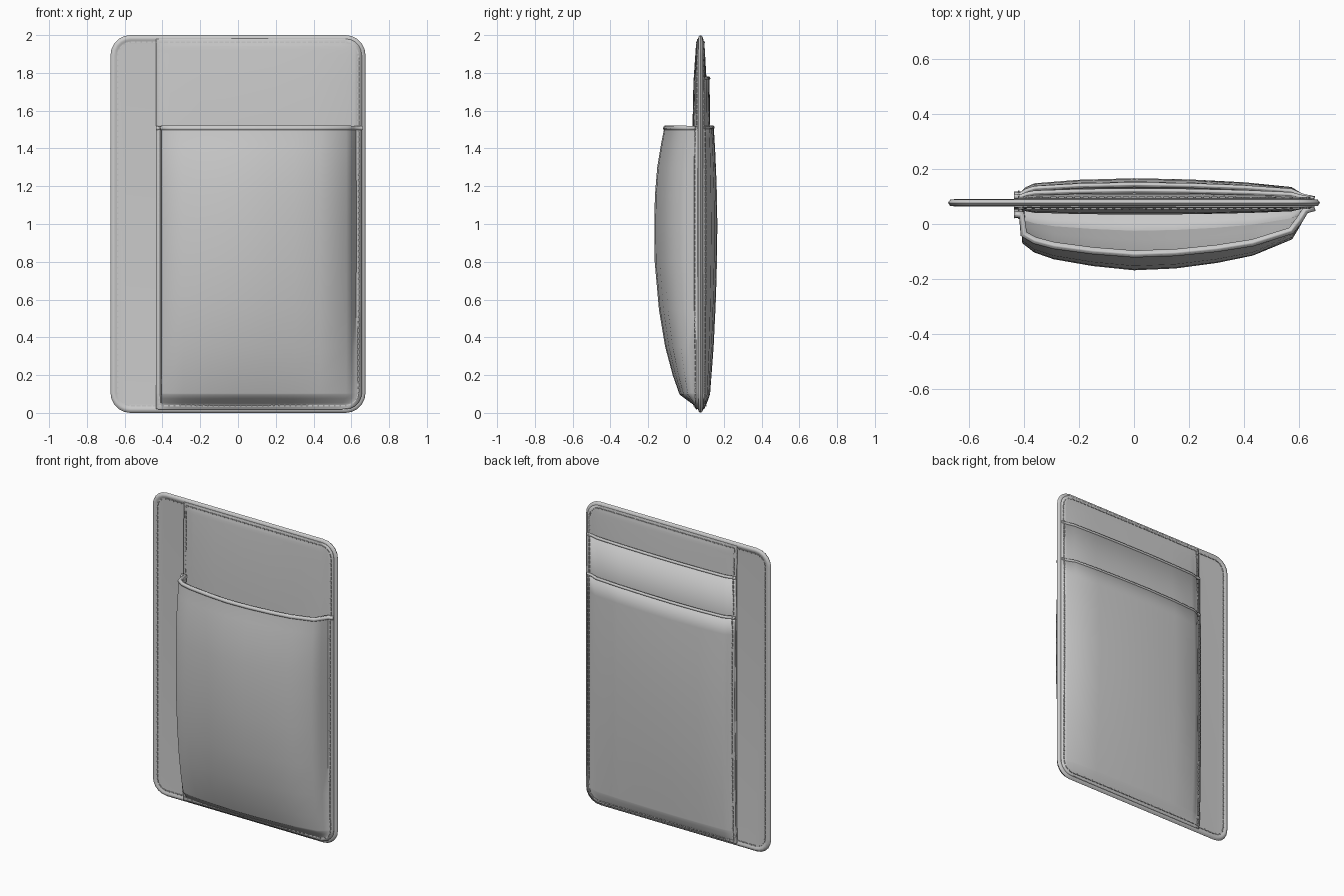
import bpy, bmesh, math
from mathutils import Vector, Matrix

if "Cube" in bpy.data.objects:
    bpy.data.objects.remove(bpy.data.objects["Cube"])

YC = 0.077            # mid-plane of the backing sheet
X0, X1 = -0.435, 0.655  # panel left edge and right edge
R = 0.085             # panel corner radius
panels = []


def lerp(table, t):
    if t <= table[0][0]:
        return table[0][1]
    for (a, va), (b, vb) in zip(table, table[1:]):
        if t <= b:
            return va + (vb - va) * (t - a) / (b - a)
    return table[-1][1]


def finish(name, bm):
    bmesh.ops.recalc_face_normals(bm, faces=bm.faces)
    me = bpy.data.meshes.new(name)
    bm.to_mesh(me)
    bm.free()
    ob = bpy.data.objects.new(name, me)
    bpy.context.collection.objects.link(ob)
    return ob


def smooth(ob, deg=40):
    bpy.ops.object.select_all(action='DESELECT')
    ob.select_set(True)
    bpy.context.view_layer.objects.active = ob
    bpy.ops.object.shade_smooth_by_angle(angle=math.radians(deg))


def outline(inset, n=5):
    """Rounded rectangle of the sheet, pulled in by inset."""
    r = 0.105 - inset
    pts = []
    for k, (sx, sz) in enumerate(((1, 1), (-1, 1), (-1, -1), (1, -1))):
        for i in range(n + 1):
            a = math.pi / 2 * (k + i / n)
            pts.append((sx * (0.675 - 0.105) + r * math.cos(a),
                        1 + sz * (1 - 0.105) + r * math.sin(a)))
    return pts


def right_edge(z):
    """Panel right edge, following the rounded corners."""
    d = max(0.02 + R - z, z - (1.98 - R), 0)
    return X1 - R + math.sqrt(max(R * R - d * d, 0))


def panel(name, side, base, depth, fx, fz, hem=0.0, thick=0.008):
    """Bulged leather panel; fx and fz are the cross-section profiles."""
    zt = fz[-1][0]
    zs = {p[0] for p in fz}
    for i in range(6):
        o = R * (1 - math.cos(math.pi / 2 * i / 5))
        zs |= {z for z in (0.02 + o, 1.98 - o) if z <= zt}
    zs = sorted(zs)
    xs = [p[0] for p in fx]

    def scale(z):
        return (right_edge(z) - X0) / (X1 - X0)

    def surf(x, z):
        u = X0 + (x - X0) / scale(z)
        return base + side * depth * lerp(fx, u) * lerp(fz, z)

    bm = bmesh.new()
    rows = []
    for z in zs:
        px = [X0 + (x - X0) * scale(z) for x in xs]
        rows.append([bm.verts.new((x, surf(x, z), z)) for x in px])
    for a, b in zip(rows, rows[1:]):
        for i in range(len(xs) - 1):
            bm.faces.new((a[i], a[i + 1], b[i + 1], b[i]))
    top = [v.co.copy() for v in rows[-1]]
    ob = finish(name, bm)
    m = ob.modifiers.new("thickness", 'SOLIDIFY')
    m.thickness, m.offset = thick, 0
    smooth(ob)
    panels.append((side, zt, surf))
    # rolled hem along the open top edge
    if hem:
        cu = bpy.data.curves.new(name + "_hem", 'CURVE')
        cu.dimensions, cu.bevel_depth = '3D', hem
        cu.bevel_resolution, cu.use_fill_caps = 2, True
        sp = cu.splines.new('POLY')
        sp.points.add(len(top) - 1)
        for p, c in zip(sp.points, top):
            p.co = (c.x, c.y, c.z - hem, 1)
        bpy.context.collection.objects.link(bpy.data.objects.new(name + "_hem", cu))


# backing sheet with a thicker rounded border
bm = bmesh.new()
loops = []
for inset, h in ((0.045, 0.007), (0.03, 0.008), (0.023, 0.013), (0.008, 0.011), (0, 0),
                 (0.008, -0.011), (0.023, -0.013), (0.03, -0.008), (0.045, -0.007)):
    loops.append([bm.verts.new((x, YC + h, z)) for x, z in outline(inset)])
for a, b in zip(loops, loops[1:]):
    for i in range(len(a)):
        j = (i + 1) % len(a)
        bm.faces.new((a[i], a[j], b[j], b[i]))
bm.faces.new(loops[0])
bm.faces.new(loops[-1])
smooth(finish("backing_sheet", bm), 50)

# cross-section profiles across x
front_x = [(-0.435, .15), (-0.408, .15), (-0.40, .57), (-0.36, .71), (-0.29, .82), (-0.15, .93),
           (0, 1), (0.15, .97), (0.3, .88), (0.43, .76), (0.57, .5), (0.60, .27), (0.622, .06), (0.655, 0)]
back_x = [(-0.435, .3), (-0.408, .32), (-0.39, .55), (-0.36, .74), (-0.2, .92), (0, 1),
          (0.2, .94), (0.4, .79), (0.57, .55), (0.615, .15), (0.655, 0)]
liner_z = [(0.02, 0), (0.06, .3), (0.2, .8), (0.6, 1), (1.5, 1), (1.75, .8), (1.94, .3), (1.98, 0)]

# liners and pockets
panel("front_liner", -1, YC - 0.013, 0.026, back_x, liner_z)
panel("back_liner", 1, YC + 0.011, 0.022, back_x, liner_z)
panel("front_pocket", -1, YC - 0.017, 0.222, front_x,
      [(0.02, 0), (0.05, .09), (0.1, .4), (0.2, .56), (0.35, .74), (0.55, .89), (0.8, .99),
       (1.0, 1), (1.15, .985), (1.3, .93), (1.42, .84), (1.50, .77), (1.52, .76)], 0.013, 0.012)
panel("back_upper_pocket", 1, YC + 0.013, 0.034, back_x,
      [(0.02, 0), (0.06, .2), (0.12, .6), (0.4, .9), (1.0, 1), (1.5, 1), (1.78, .9)], 0.009)
panel("back_lower_pocket", 1, YC + 0.015, 0.07, back_x,
      [(0.02, 0), (0.06, .25), (0.1, .45), (0.35, .72), (0.6, .89), (0.8, .97), (1.0, 1),
       (1.2, .95), (1.4, .83), (1.52, .72)], 0.009)


def surface_y(x, z, side):
    """Outermost leather surface at a point, on one side."""
    ys = [YC + side * 0.009]
    if x >= X0:
        ys += [f(x, z) + side * 0.005 for s, zt, f in panels
               if s == side and 0.025 < z <= zt and x <= right_edge(z)]
    return max(ys) if side > 0 else min(ys)


def stitches(bm, path, pitch=0.029):
    """Rows of short thread dashes on both sides along a path."""
    for (ax, az), (bx, bz) in zip(path, path[1:]):
        d = Vector((bx - ax, 0, bz - az))
        n = max(1, round(d.length / pitch))
        step = d.length / n
        rot = Matrix.Rotation(math.atan2(-d.z, d.x), 4, 'Y')
        for i in range(n):
            t = (i + 0.5) / n
            x, z = ax + d.x * t, az + d.z * t
            for side in (-1, 1):
                m = (Matrix.Translation((x, surface_y(x, z, side), z)) @ rot
                     @ Matrix.Diagonal((step * 0.72, 0.007, 0.007, 1)))
                bmesh.ops.create_cube(bm, size=1, matrix=m)


# perimeter seam and vertical seam
bm = bmesh.new()
ring = outline(0.038, 3)
stitches(bm, ring + ring[:1])
finish("perimeter_stitches", bm)
bm = bmesh.new()
stitches(bm, [(-0.418, 0.04), (-0.418, 1.96)])
finish("vertical_stitches", bm)
